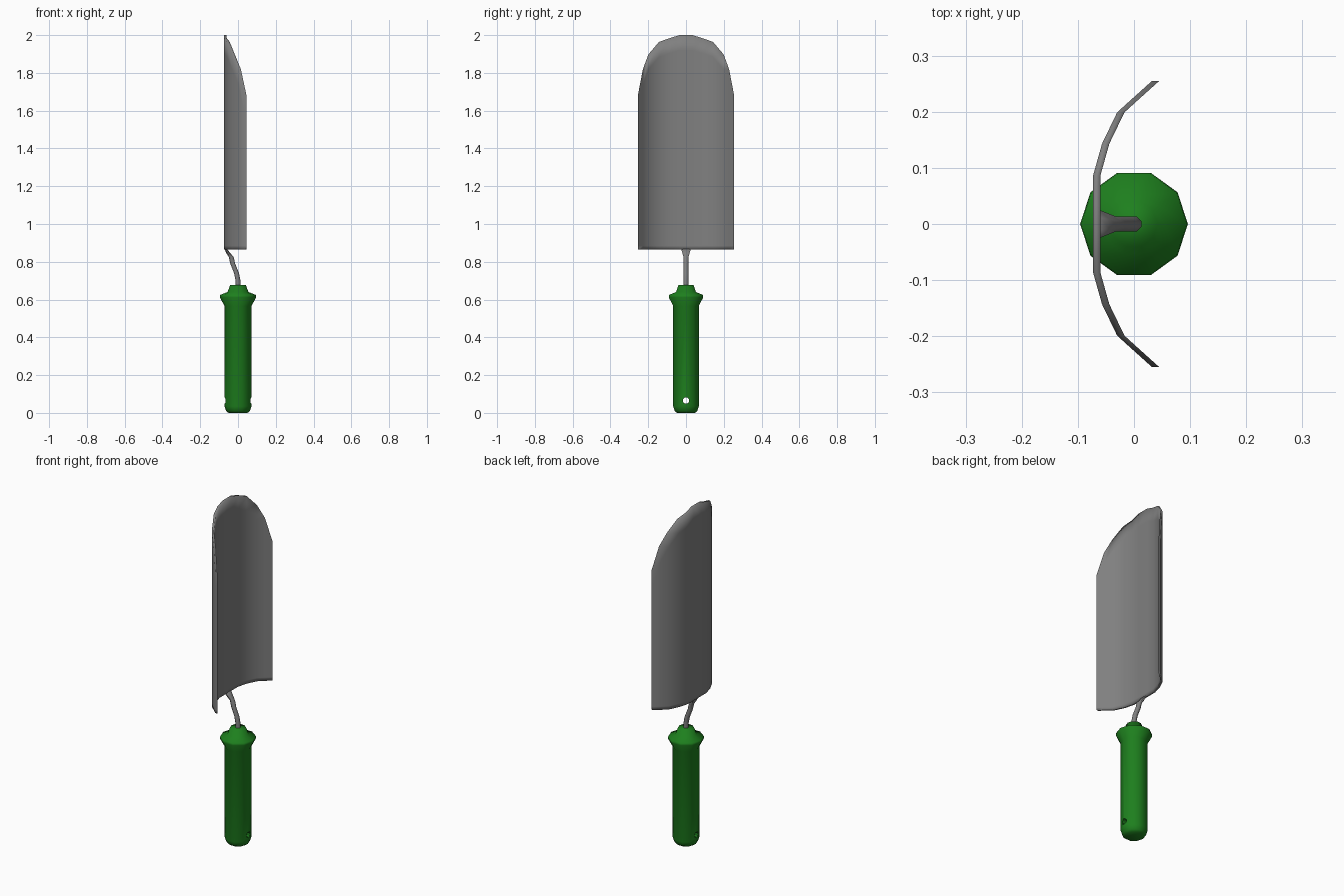
import bpy, bmesh
from math import cos, sin, pi, radians

if "Cube" in bpy.data.objects:
    bpy.data.objects.remove(bpy.data.objects["Cube"])


def material(name, color):
    mat = bpy.data.materials.new(name)
    mat.diffuse_color = (*color, 1)
    mat.use_nodes = True
    mat.node_tree.nodes["Principled BSDF"].inputs["Base Color"].default_value = mat.diffuse_color
    return mat


green = material("green_grip", (0.013, 0.216, 0.013))
steel = material("dark_steel", (0.216, 0.216, 0.216))


def smooth(ob, angle):
    bpy.ops.object.select_all(action='DESELECT')
    ob.select_set(True)
    bpy.context.view_layer.objects.active = ob
    bpy.ops.object.shade_smooth_by_angle(angle=radians(angle))


def finish(name, bm, angle, mat):
    bmesh.ops.recalc_face_normals(bm, faces=bm.faces)
    mesh = bpy.data.meshes.new(name)
    bm.to_mesh(mesh)
    bm.free()
    mesh.materials.append(mat)
    ob = bpy.data.objects.new(name, mesh)
    bpy.context.collection.objects.link(ob)
    smooth(ob, angle)
    return ob


def loft(name, rings, sides, angle, mat, phase=0.0):
    """Rings are (centre x, z, radius x, radius y)."""
    bm = bmesh.new()
    loops = []
    for cx, z, rx, ry in rings:
        loops.append([bm.verts.new((cx + rx * cos(phase + 2 * pi * i / sides),
                                    ry * sin(phase + 2 * pi * i / sides), z))
                      for i in range(sides)])
    for a, b in zip(loops, loops[1:]):
        for i in range(sides):
            j = (i + 1) % sides
            bm.faces.new((a[i], a[j], b[j], b[i]))
    bm.faces.new(loops[0][::-1])
    bm.faces.new(loops[-1])
    return finish(name, bm, angle, mat)


# Ten-sided handle with a flared collar
profile = [(0.0, 0.050), (0.010, 0.063), (0.035, 0.071), (0.565, 0.071),
           (0.612, 0.096), (0.625, 0.094), (0.640, 0.055), (0.677, 0.042)]
handle = loft("handle", [(0, z, r, r) for z, r in profile], 10, 75, green)

# Hanging hole drilled through the handle along x
bpy.ops.mesh.primitive_cylinder_add(vertices=10, radius=0.017, depth=0.4,
                                    location=(0, 0, 0.065), rotation=(0, pi / 2, 0))
cutter = bpy.context.object
cutter.name = "hole_cutter"
cutter.hide_render = True
cutter.data.materials.append(green)
bpy.context.view_layer.objects.active = handle
mod = handle.modifiers.new("hole", 'BOOLEAN')
mod.operation = 'DIFFERENCE'
mod.solver = 'EXACT'
mod.object = cutter
bpy.ops.object.modifier_apply(modifier=mod.name)
bpy.data.objects.remove(cutter)
smooth(handle, 75)

# Cranked stem, flattened and widened where it meets the blade
loft("stem", [(0.0, 0.62, 0.014, 0.014), (0.0, 0.70, 0.014, 0.014),
              (-0.008, 0.74, 0.014, 0.014), (-0.028, 0.79, 0.014, 0.014),
              (-0.036, 0.825, 0.014, 0.014), (-0.054, 0.85, 0.011, 0.022),
              (-0.066, 0.869, 0.006, 0.028)], 8, 50, steel, pi / 8)

# Curved blade: half columns (x, y, top z), mirrored across y = 0
half = [(-0.073, 0.035, 2.0), (-0.073, 0.086, 1.984), (-0.057, 0.143, 1.964),
        (-0.030, 0.199, 1.898), (0.002, 0.228, 1.82), (0.032, 0.255, 1.68)]
columns = [(x, -y, z) for x, y, z in reversed(half)] + half
bottom, thick = 0.865, 0.013
bm = bmesh.new()
back, front = [[[bm.verts.new((x + dx, y, h))
                 for h in (bottom, bottom + 0.02, z - 0.08, z)]
                for x, y, z in columns] for dx in (0, thick)]
for i in range(len(columns) - 1):
    for s in (back, front):
        for k in range(3):
            bm.faces.new((s[i][k], s[i + 1][k], s[i + 1][k + 1], s[i][k + 1]))
    for k in (0, 3):
        bm.faces.new((back[i][k], back[i + 1][k], front[i + 1][k], front[i][k]))
for i in (0, -1):
    for k in range(3):
        bm.faces.new((back[i][k], back[i][k + 1], front[i][k + 1], front[i][k]))
finish("blade", bm, 120, steel)
